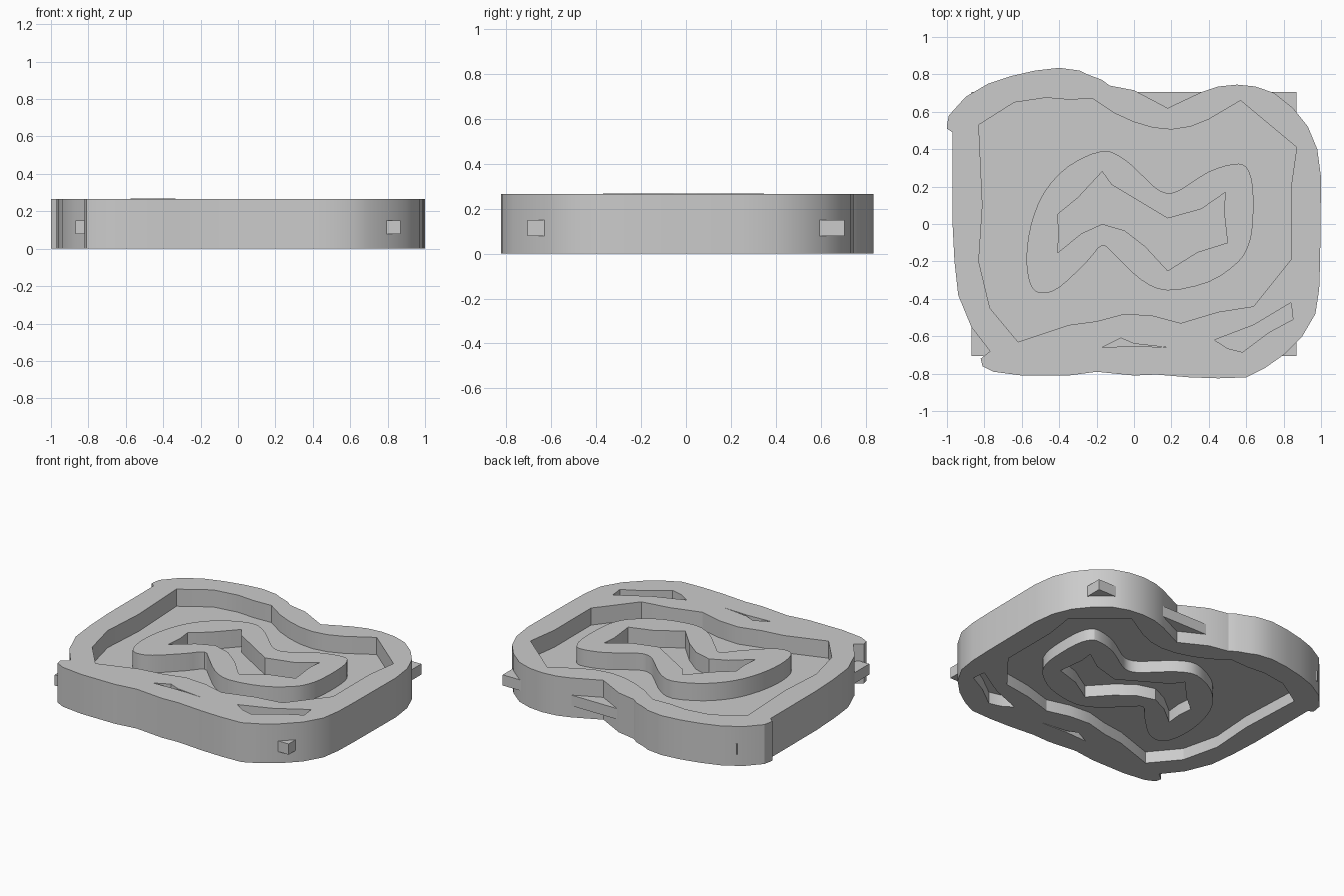
import bpy, bmesh

if "Cube" in bpy.data.objects:
    bpy.data.objects.remove(bpy.data.objects["Cube"])

TOP = 0.265


def prism(name, loops, z0, z1, tilt=0.0):
    """Extruded flat profile: first loop is the outline, the others are holes."""
    cu = bpy.data.curves.new(name, 'CURVE')
    cu.dimensions = '2D'
    cu.fill_mode = 'BOTH'
    cu.extrude = (z1 - z0) / 2
    for pts in loops:
        sp = cu.splines.new('POLY')
        sp.points.add(len(pts) - 1)
        for p, (x, y) in zip(sp.points, pts):
            p.co = (x, y, 0, 1)
        sp.use_cyclic_u = True
    tmp = bpy.data.objects.new(name + "_profile", cu)
    bpy.context.collection.objects.link(tmp)
    bpy.context.view_layer.update()
    me = bpy.data.meshes.new_from_object(
        tmp.evaluated_get(bpy.context.evaluated_depsgraph_get()))
    bpy.data.objects.remove(tmp)
    bm = bmesh.new()
    bm.from_mesh(me)
    bmesh.ops.remove_doubles(bm, verts=bm.verts, dist=1e-5)
    bmesh.ops.recalc_face_normals(bm, faces=bm.faces)
    for v in bm.verts:
        v.co.z += (z0 + z1) / 2
        if v.co.z > z0 + 0.01:
            v.co.z -= tilt * v.co.x
    bm.to_mesh(me)
    bm.free()
    ob = bpy.data.objects.new(name, me)
    bpy.context.collection.objects.link(ob)
    bpy.context.view_layer.objects.active = ob
    for o in bpy.context.selected_objects:
        o.select_set(False)
    ob.select_set(True)
    bpy.ops.object.shade_smooth_by_angle(angle=0.45)
    return ob


def rounded(pts, n=3):
    """Closed Catmull-Rom curve through the points."""
    out, m = [], len(pts)
    for i in range(m):
        a, b, c, d = (pts[(i + k) % m] for k in (-1, 0, 1, 2))
        for s in range(n):
            t = s / n
            out.append(tuple(0.5 * (2 * b[k] + (c[k] - a[k]) * t
                       + (2 * a[k] - 5 * b[k] + 4 * c[k] - d[k]) * t * t
                       + (3 * b[k] - a[k] - 3 * c[k] + d[k]) * t ** 3)
                       for k in (0, 1)))
    return out


# outer wall with the large opening and two small pockets
outer = [(-1, .53), (-.99, .58), (-.9, .68), (-.78, .75), (-.66, .79), (-.53, .82),
         (-.4, .835), (-.29, .82), (-.25, .8), (-.17, .77), (-.13, .74), (0, .715),
         (.18, .62), (.36, .705), (.45, .735), (.55, .745), (.65, .735), (.75, .7),
         (.85, .62), (.93, .52), (.98, .4), (1, .25), (.995, -.2), (.99, -.35),
         (.97, -.48), (.9, -.6), (.8, -.7), (.7, -.77), (.6, -.82), (.45, -.825),
         (.3, -.82), (.12, -.805), (0, -.81), (-.2, -.79), (-.35, -.81), (-.6, -.81),
         (-.75, -.79), (-.81, -.76), (-.82, -.72), (-.77, -.68), (-.87, -.55),
         (-.94, -.38), (-.96, -.2), (-.97, 0), (-.97, .49), (-1, .51)]
opening = [(-.83, .53), (-.64, .65), (-.47, .675), (-.35, .665), (-.22, .67),
           (-.1, .59), (0, .545), (.1, .515), (.2, .505), (.3, .52), (.4, .56),
           (.57, .66), (.87, .41), (.84, .2), (.84, -.19), (.64, -.44), (.45, -.47),
           (.25, -.53), (.1, -.49), (-.05, -.48), (-.2, -.52), (-.35, -.54),
           (-.62, -.63), (-.77, -.45), (-.83, -.2), (-.81, .1)]
pocket_small = [(-.17, -.66), (-.07, -.61), (.0, -.64), (.18, -.66), (0, -.652)]
pocket_large = [(.43, -.62), (.64, -.54), (.84, -.42), (.85, -.51), (.72, -.58),
                (.58, -.685), (.5, -.665)]
prism("outer_wall", [outer, opening, pocket_small, pocket_large], 0, TOP)

# wavy inner island ring, very slightly higher at its left end
island = [(-.17, .39), (-.05, .345), (.06, .245), (.12, .19), (.18, .165), (.25, .185),
          (.4, .28), (.53, .32), (.6, .305), (.635, .2), (.635, 0), (.61, -.12),
          (.55, -.21), (.4, -.31), (.18, -.355), (.04, -.3), (-.1, -.17),
          (-.17, -.115), (-.25, -.2), (-.4, -.34), (-.5, -.37), (-.555, -.32),
          (-.575, -.18), (-.55, 0), (-.48, .17), (-.35, .31)]
island_hole = [(-.41, .05), (-.3, .14), (-.17, .28), (-.12, .21), (.18, .03), (.36, .08),
               (.49, .17), (.48, .08), (.5, -.1), (.34, -.15), (.18, -.25), (.06, -.12),
               (-.05, -.035), (-.17, 0), (-.28, -.05), (-.41, -.155), (-.4, -.05)]
prism("inner_island", [rounded(island), island_hole], 0, TOP, 0.006)

# rectangular floor plate whose corners poke through the wall
w, d = 0.87, 0.705
prism("floor_plate", [[(-w, -d), (w, -d), (w, d), (-w, d)]], 0.078, 0.15)
